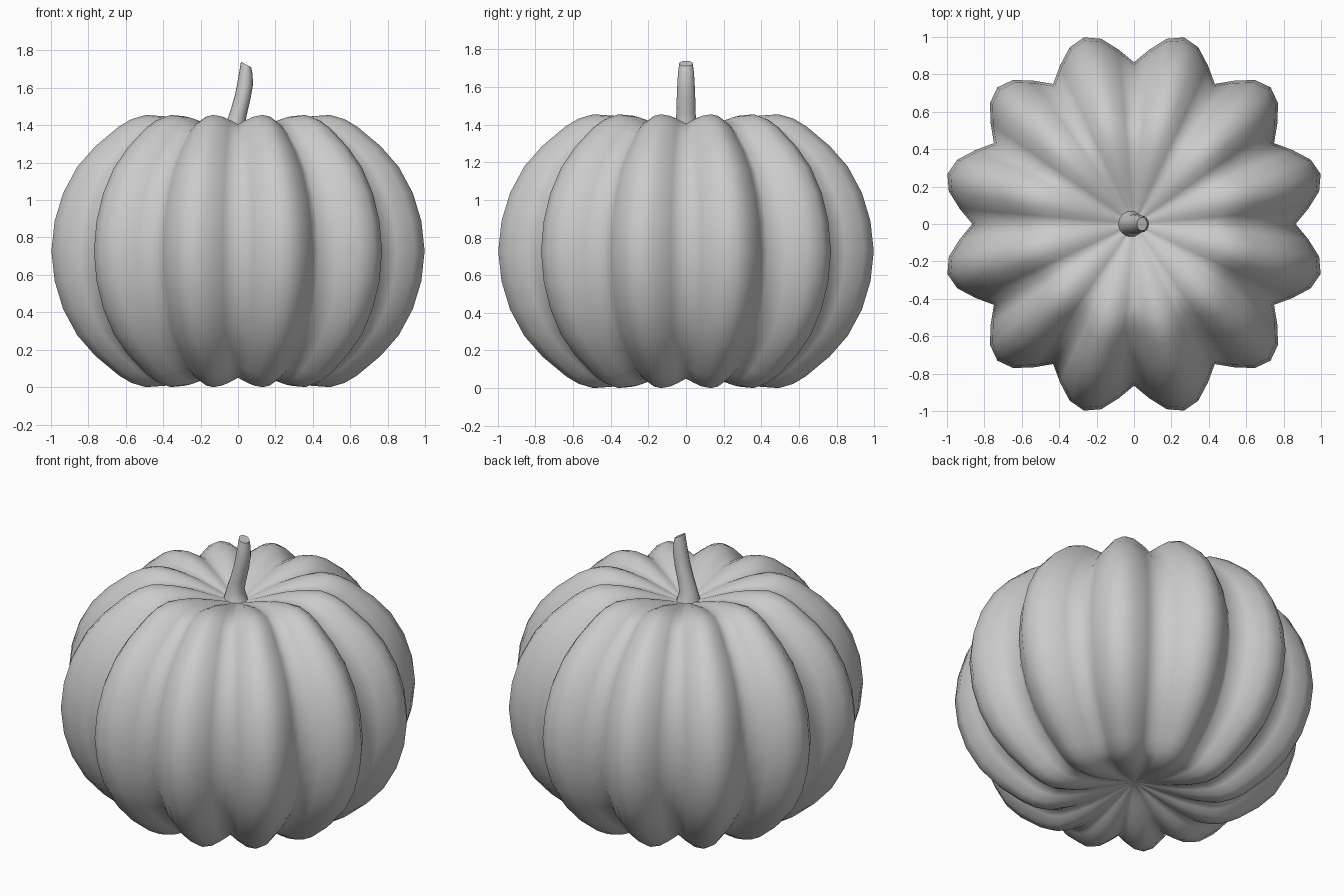
import bpy, bmesh, math
from mathutils import Vector

if "Cube" in bpy.data.objects:
    bpy.data.objects.remove(bpy.data.objects["Cube"])

MID = 0.7275      # height of the widest ring
LOBES = 12
SEG = 72


def skin(name, rings, caps=(None, None), sharp=None):
    """Join closed rings of points into a surface; cap with a pole point or a flat face."""
    bm = bmesh.new()
    loops = [[bm.verts.new(p) for p in ring] for ring in rings]
    n = len(loops[0])
    for a, b in zip(loops, loops[1:]):
        for i in range(n):
            j = (i + 1) % n
            bm.faces.new((a[i], a[j], b[j], b[i]))
    for loop, pole in zip((loops[0], loops[-1]), caps):
        if pole is None:
            bm.faces.new(loop)
        else:
            v = bm.verts.new(pole)
            for i in range(n):
                bm.faces.new((loop[i], loop[(i + 1) % n], v))
    bmesh.ops.recalc_face_normals(bm, faces=bm.faces)
    mesh = bpy.data.meshes.new(name)
    bm.to_mesh(mesh)
    bm.free()
    obj = bpy.data.objects.new(name, mesh)
    bpy.context.collection.objects.link(obj)
    bpy.ops.object.select_all(action='DESELECT')
    obj.select_set(True)
    bpy.context.view_layer.objects.active = obj
    if sharp:
        bpy.ops.object.shade_smooth_by_angle(angle=math.radians(sharp))
    else:
        bpy.ops.object.shade_smooth()
    return obj


# Ribbed body: upper ridge profile (radius, height from middle), mirrored below
half = [(1.033, 0), (1.015, .16), (.968, .31), (.89, .45), (.79, .56),
        (.66, .665), (.59, .705), (.51, .7275), (.40, .72), (.30, .695), (.20, .66),
        (.12, .63), (.05, .605)]
profile = [(r, -h) for r, h in half[:0:-1]] + half


def body_ring(r, h):
    ring = []
    for i in range(SEG):
        a = 2 * math.pi * i / SEG
        valley = 1 - abs(math.sin(a * LOBES / 2)) ** 1.25
        rr = r * (1 - 0.163 * valley)
        hh = h * (1 - 0.068 * valley * min(1, r / 0.4))
        ring.append((rr * math.cos(a), rr * math.sin(a), MID + hh))
    return ring


skin("pumpkin_body", [body_ring(r, h) for r, h in profile],
     ((0, 0, MID - .6), (0, 0, MID + .6)))

# Bent stem: x, z, half width across x, half width across y, tilt of the ring
path = [(-.012, 1.29, .085, .085, 0), (-.015, 1.345, .066, .066, 8),
        (-.015, 1.40, .050, .054, 14), (.004, 1.47, .045, .051, 15),
        (.025, 1.55, .043, .049, 13), (.038, 1.62, .042, .046, 10),
        (.043, 1.68, .037, .042, 16), (.043, 1.725, .031, .036, 28)]
stem = []
for x, z, rx, ry, tilt in path:
    t = math.radians(tilt)
    stem.append([Vector((x + rx * math.cos(a) * math.cos(t), ry * math.sin(a),
                         z - rx * math.cos(a) * math.sin(t)))
                 for a in (2 * math.pi * k / 16 for k in range(16))])
skin("stem", stem, sharp=50)
